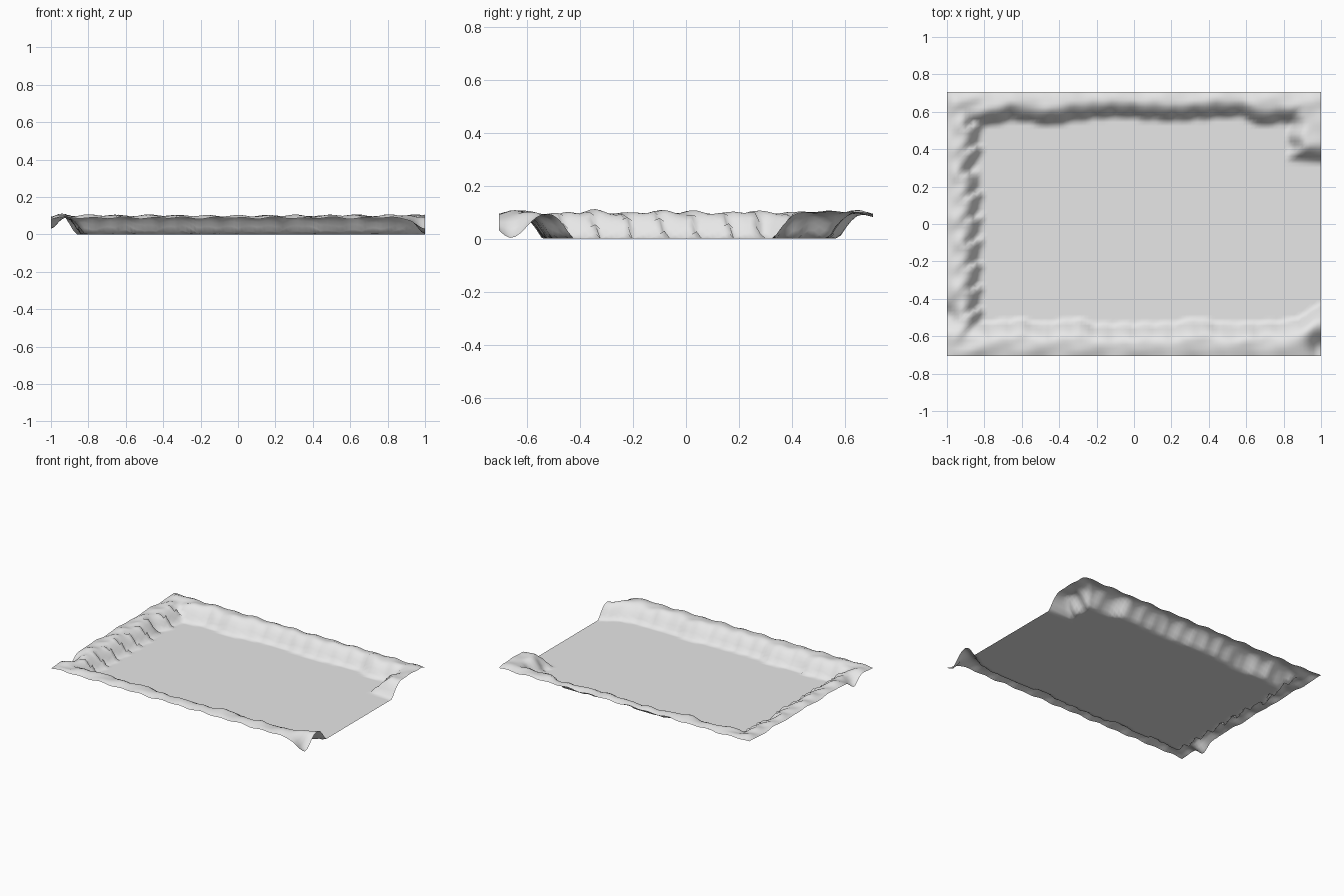
import bpy, bmesh
from math import sin, cos, pi, exp

cube = bpy.data.objects.get("Cube")
if cube:
    bpy.data.objects.remove(cube, do_unlink=True)

HALF_X, HALF_Y, STEP = 1.0, 0.705, 0.02
CREST, SLOPE = 0.1, 0.1

# Foot lines of the front and back banks, as (x, y) points
FRONT = [(-1, -.53), (-.75, -.53), (-.6, -.515), (-.5, -.54), (-.3, -.515), (-.2, -.545),
         (.2, -.54), (.32, -.515), (.5, -.54), (.82, -.525), (.92, -.49), (1, -.43)]
BACK = [(-1, .52), (-.78, .53), (-.65, .56), (-.45, .53), (-.3, .56), (-.1, .575),
        (.2, .555), (.58, .58), (.66, .53), (.8, .545), (1, .54)]


def along(points, t):
    for (a, p), (b, q) in zip(points, points[1:]):
        if t <= b:
            return p + (q - p) * (t - a) / (b - a)
    return points[-1][1]


def dip(x, y, cx, cy, sx, sy):
    return exp(-((x - cx) / sx) ** 2 - ((y - cy) / sy) ** 2)


def rise(distance):
    t = min(max(distance / SLOPE, 0), 1)
    return sin(t * pi / 2)


def height(x, y):
    # Scalloped inner foot of each bank
    scallop = 0.008 * abs(sin(x * pi / 0.11))
    saw = ((y - 0.4 * x) / 0.125) % 1
    left_foot = -0.845 + 0.045 * saw - 0.03 * exp(-((y - 0.3) / 0.05) ** 2)
    front = rise(along(FRONT, x) - y + scallop)
    back = rise(y - along(BACK, x) + scallop)
    left = rise(left_foot - x)
    # Spur reaching forward from the back right corner
    spur = rise(min(x - 0.83 - 0.012 * sin(y * 50), y - 0.34 + 0.06 * (x - 0.85)))
    wall = max(front, back, left, spur)
    if wall <= 0:
        return 0
    # Lumpy tops: slanted folds along the sides, soft waves along the long banks
    fold = sin((y - 0.4 * x) * 2 * pi / 0.125) * (1 if x < -0.8 else 0.35)
    wave = cos((x + 0.5 * y) * 2 * pi / 0.16) + 0.6 * sin(23 * x - 31 * y)
    h = CREST * wall + wall * wall * (0.006 * fold + 0.004 * wave)
    # Outer rim sags slightly; deep sags at two places
    rim = max(abs(x) - 0.93 if x < 0 else 0, abs(y) - 0.64, 0) / 0.065
    h -= 0.012 * wall * min(rim, 1) ** 2 * (1 + 0.6 * fold)
    h *= 1 - 0.97 * dip(x, y, 1, -0.66, 0.06, 0.075)
    h *= 1 - 0.65 * dip(x, y, -1, -0.49, 0.05, 0.055)
    return min(max(h, 0), 0.113)


# Ground sheet with raised banks
nx, ny = round(2 * HALF_X / STEP), round(2 * HALF_Y / STEP)
bm = bmesh.new()
rows = []
for j in range(ny + 1):
    y = HALF_Y * (2 * j / ny - 1)
    row = []
    for i in range(nx + 1):
        x = HALF_X * (2 * i / nx - 1)
        row.append(bm.verts.new((x, y, height(x, y))))
    rows.append(row)
for low, high in zip(rows, rows[1:]):
    for i in range(nx):
        face = bm.faces.new((low[i], low[i + 1], high[i + 1], high[i]))
        face.smooth = True
mesh = bpy.data.meshes.new("banked_ground")
bm.to_mesh(mesh)
bm.free()
ground = bpy.data.objects.new("banked_ground", mesh)
bpy.context.collection.objects.link(ground)

# Plain pale grey
grey = bpy.data.materials.new("pale_grey")
grey.use_nodes = True
colour = (0.8, 0.8, 0.8, 1)
grey.diffuse_color = colour
grey.node_tree.nodes["Principled BSDF"].inputs["Base Color"].default_value = colour
mesh.materials.append(grey)
